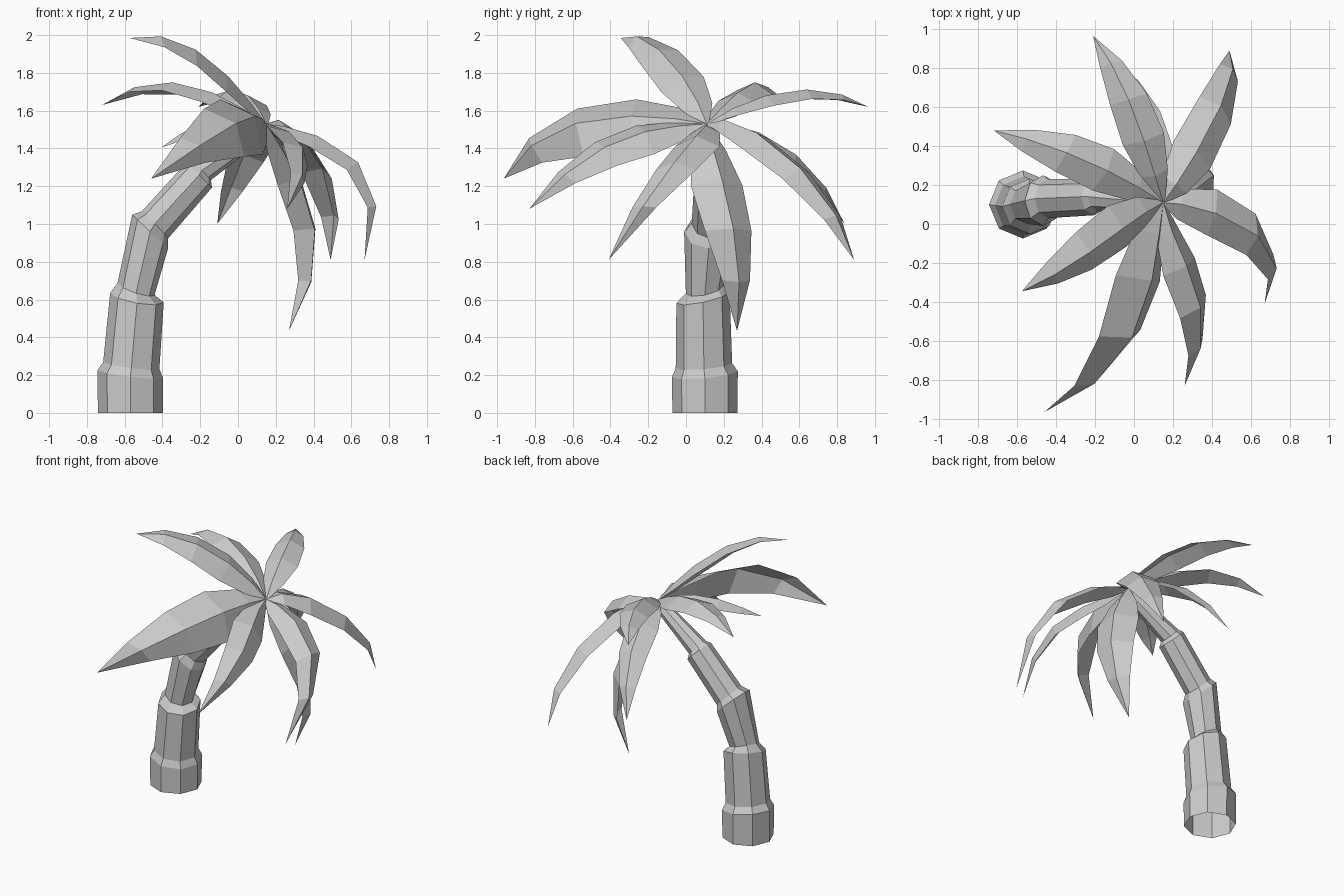
import bpy, bmesh
from math import sin, cos, radians, pi
from mathutils import Vector

cube = bpy.data.objects.get("Cube")
if cube:
    bpy.data.objects.remove(cube, do_unlink=True)

# One plain grey for the whole tree
grey = bpy.data.materials.new("plain_grey")
grey.use_nodes = True
colour = (0.6, 0.6, 0.6, 1)
grey.diffuse_color = colour
grey.node_tree.nodes["Principled BSDF"].inputs["Base Color"].default_value = colour


def finish(bm, name):
    mesh = bpy.data.meshes.new(name)
    bm.to_mesh(mesh)
    bm.free()
    mesh.materials.append(grey)
    obj = bpy.data.objects.new(name, mesh)
    bpy.context.collection.objects.link(obj)
    return obj


# Trunk: open tube of tilted eight-sided rings (x, y, z, radius, lean, sway)
SIDES = 8
TRUNK = [
    (-.57, .10, 0, .172, 0, 0), (-.57, .10, .205, .175, 7, 5),
    (-.565, .095, .25, .15, 7, 5), (-.535, .09, .61, .144, 10, 12),
    (-.54, .10, .655, .103, 18, 12), (-.465, .12, .96, .13, 43, 0),
    (-.44, .13, .995, .10, 46, -4), (-.205, .14, 1.26, .095, 45, 0),
    (-.19, .14, 1.285, .07, 48, 0), (.13, .11, 1.50, .045, 56, 0),
]


def make_trunk():
    bm = bmesh.new()
    rings = []
    for x, y, z, r, lean, sway in TRUNK:
        u = Vector((cos(radians(lean)), 0, -sin(radians(lean))))
        v = Vector((0, cos(radians(sway)), sin(radians(sway))))
        ring = []
        for i in range(SIDES):
            a = 2 * pi * i / SIDES
            ring.append(bm.verts.new(Vector((x, y, z)) + r * (cos(a) * u + sin(a) * v)))
        rings.append(ring)
    for low, high in zip(rings, rings[1:]):
        for i in range(SIDES):
            j = (i + 1) % SIDES
            bm.faces.new((low[i], low[j], high[j], high[i]))
    finish(bm, "trunk")


# Frond: ridged sheet whose ridge passes through the crown, two points and a tip
CROWN = Vector((.15, .11, 1.53))
KNOTS = (0, .4, .8, 1)
STEPS = [(0, .1), (.16, .66), (.36, 1), (.6, .9), (.82, .54), (1, 0)]


def along(points, t):
    """Cubic through the four points at the knots."""
    result = Vector((0, 0, 0))
    for i, p in enumerate(points):
        weight = 1
        for j, k in enumerate(KNOTS):
            if j != i:
                weight *= (t - k) / (KNOTS[i] - k)
        result += weight * p
    return result


def make_frond(name, near, far, tip, half_width, roll):
    points = [CROWN, Vector(near), Vector(far), Vector(tip)]
    outward = points[1] - CROWN
    outward.z = 0
    flat_side = Vector((0, 0, 1)).cross(outward).normalized()
    c, s = cos(radians(roll)), sin(radians(roll))
    bm = bmesh.new()
    rows = []
    for t, w in STEPS:
        ridge = along(points, t)
        tangent = along(points, t + .01) - along(points, t - .01)
        up = tangent.cross(flat_side).normalized()
        side = flat_side * c - up * s
        normal = up * c + flat_side * s
        w *= half_width
        if w == 0:
            rows.append([bm.verts.new(ridge)] * 3)
        else:
            drop = normal * w * .5
            rows.append([bm.verts.new(ridge + side * w - drop),
                         bm.verts.new(ridge),
                         bm.verts.new(ridge - side * w - drop)])
    for a, b in zip(rows, rows[1:]):
        for i in (0, 1):
            corners = [a[i], a[i + 1], b[i + 1], b[i]]
            bm.faces.new(list(dict.fromkeys(corners)))
    finish(bm, name)


make_trunk()
# name, near point, far point, tip, half width, roll
FRONDS = [
    ("back_frond", (.04, .46, 1.69), (-.11, .81, 1.69), (-.21, .965, 1.62), .11, 0),
    ("back_left_frond", (.345, .41, 1.46), (.505, .78, 1.07), (.49, .89, .81), .12, -12),
    ("back_right_frond", (-.17, .29, 1.71), (-.53, .43, 1.73), (-.72, .48, 1.63), .12, -6),
    ("raised_frond", (-.08, -.04, 1.81), (-.39, -.25, 1.99), (-.575, -.345, 1.985), .125, 24),
    ("front_right_frond", (.08, -.34, 1.57), (-.18, -.80, 1.43), (-.46, -.965, 1.24), .185, 52),
    ("front_frond", (.285, -.25, 1.48), (.345, -.62, 1.28), (.26, -.83, 1.08), .12, 40),
    ("front_left_frond", (.46, .04, 1.45), (.73, -.21, 1.12), (.67, -.41, .81), .12, 0),
    ("hanging_frond", (.35, .2, 1.2), (.395, .28, .72), (.27, .27, .435), .15, 0),
    ("lower_back_frond", (.08, .42, 1.47), (-.03, .73, 1.21), (-.11, .84, 1.0), .11, 0),
    ("lower_right_frond", (-.08, -.03, 1.57), (-.30, -.20, 1.48), (-.405, -.29, 1.405), .095, 0),
]
for frond in FRONDS:
    make_frond(*frond)
